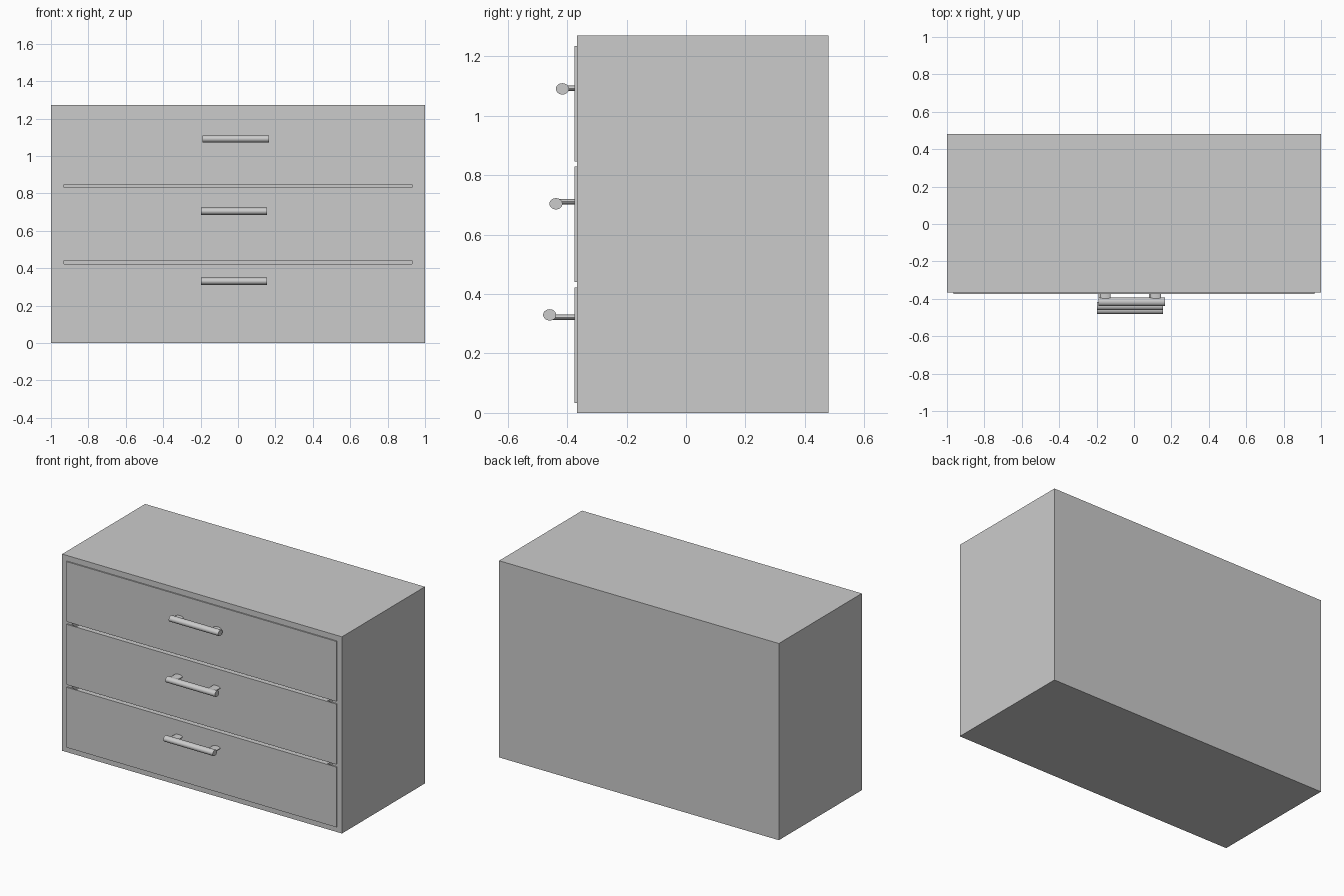
import bpy, bmesh
from math import pi
from mathutils import Matrix, Vector

if "Cube" in bpy.data.objects:
    bpy.data.objects.remove(bpy.data.objects["Cube"])

FRONT, BACK, TOP = -0.367, 0.48, 1.271
PANEL_Y = -0.375


def finish(name, bm):
    bmesh.ops.recalc_face_normals(bm, faces=bm.faces[:])
    mesh = bpy.data.meshes.new(name)
    bm.to_mesh(mesh)
    bm.free()
    obj = bpy.data.objects.new(name, mesh)
    bpy.context.collection.objects.link(obj)
    return obj


def add_box(bm, lo, hi):
    lo, hi = Vector(lo), Vector(hi)
    m = Matrix.Translation((lo + hi) / 2) @ Matrix.Diagonal((*(hi - lo), 1))
    return bmesh.ops.create_cube(bm, size=1, matrix=m)["verts"]


def hollow(bm, faces, wall, offset):
    # Inset a face and push it inwards to make a cavity
    bmesh.ops.inset_region(bm, faces=faces, thickness=wall)
    new = bmesh.ops.extrude_face_region(bm, geom=faces)["geom"]
    bmesh.ops.delete(bm, geom=faces, context="FACES_ONLY")
    bmesh.ops.translate(bm, vec=offset,
                        verts=[g for g in new if isinstance(g, bmesh.types.BMVert)])


def add_rod(bm, centre, length, rx, ry, rotation):
    m = Matrix.Translation(centre) @ rotation @ Matrix.Diagonal((rx, ry, length, 1))
    bmesh.ops.create_cone(bm, cap_ends=True, segments=32, radius1=1, radius2=1,
                          depth=1, matrix=m)


# Cabinet shell, open at the front behind the drawers
bm = bmesh.new()
add_box(bm, (-1, FRONT, 0), (1, BACK, TOP))
bm.normal_update()
hollow(bm, [f for f in bm.faces if f.normal.y < -0.9], 0.1, (0, 0.78, 0))
finish("cabinet", bm)

# (label, bottom z, top z, handle x, handle y, handle z, post z)
drawers = [
    ("top", 0.847, 1.235, -0.012, -0.416, 1.091, 1.093),
    ("middle", 0.440, 0.830, -0.021, -0.438, 0.704, 0.711),
    ("bottom", 0.034, 0.423, -0.021, -0.459, 0.330, 0.322),
]
for label, z0, z1, hx, hy, hz, pz in drawers:
    # Overlay front panel
    bm = bmesh.new()
    add_box(bm, (-0.965, PANEL_Y, z0), (0.965, FRONT, z1))
    finish(label + "_drawer_front", bm)

    # Open drawer tray inside the cabinet
    bm = bmesh.new()
    low, high = max(z0, 0.105), min(z1, TOP - 0.105)
    add_box(bm, (-0.897, FRONT, low), (0.897, 0.38, high))
    bm.normal_update()
    hollow(bm, [f for f in bm.faces if f.normal.z > 0.9], 0.04,
           (0, 0, low + 0.03 - high))
    finish(label + "_drawer_tray", bm)

    # Bar handle on two flattened posts
    bm = bmesh.new()
    add_rod(bm, (hx, hy, hz), 0.354, 0.019, 0.022, Matrix.Rotation(pi / 2, 4, "Y"))
    for side in (-1, 1):
        add_rod(bm, (hx - 0.006 + side * 0.135, (hy + PANEL_Y + 0.004) / 2, pz),
                PANEL_Y + 0.004 - hy, 0.028, 0.010, Matrix.Rotation(pi / 2, 4, "X"))
    handle = finish(label + "_handle", bm)
    bpy.ops.object.select_all(action="DESELECT")
    handle.select_set(True)
    bpy.context.view_layer.objects.active = handle
    bpy.ops.object.shade_smooth_by_angle()
